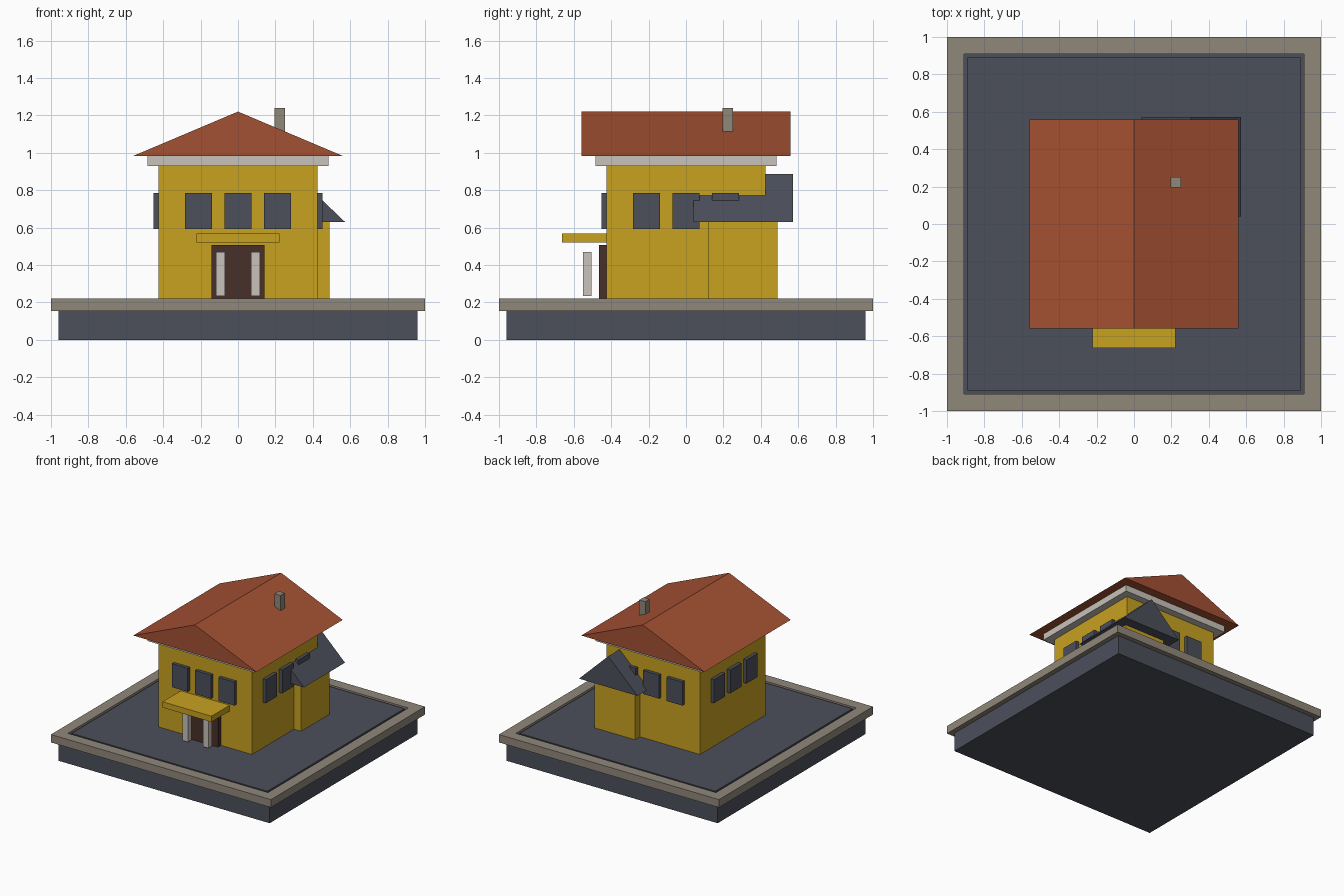
import bpy
import bmesh
from math import cos, sin, pi, sqrt

default = bpy.data.objects.get("Cube")
if default:
    bpy.data.objects.remove(default, do_unlink=True)


def material(name, rgb):
    mat = bpy.data.materials.new(name)
    mat.use_nodes = True
    mat.diffuse_color = (*rgb, 1)
    mat.node_tree.nodes["Principled BSDF"].inputs["Base Color"].default_value = (*rgb, 1)
    return mat


SLATE = material("slate", (0.072, 0.079, 0.105))
STONE = material("stone", (0.28, 0.245, 0.195))
YELLOW = material("yellow_plaster", (0.58, 0.36, 0.015))
RED = material("red_tile", (0.37, 0.082, 0.033))
CREAM = material("cream_trim", (0.58, 0.54, 0.49))
BROWN = material("dark_wood", (0.065, 0.03, 0.023))


def finish(name, bm, mat):
    bmesh.ops.recalc_face_normals(bm, faces=bm.faces)
    mesh = bpy.data.meshes.new(name)
    bm.to_mesh(mesh)
    bm.free()
    mesh.materials.append(mat)
    obj = bpy.data.objects.new(name, mesh)
    bpy.context.collection.objects.link(obj)
    return obj


def box(name, mat, x, y, z):
    """Box from (min, max) ranges along each axis."""
    bm = bmesh.new()
    bmesh.ops.create_cube(bm, size=1)
    for v in bm.verts:
        v.co = [lo + (c + 0.5) * (hi - lo) for c, (lo, hi) in zip(v.co, (x, y, z))]
    return finish(name, bm, mat)


def gable(name, mat, x, y, z):
    """Triangular prism with its ridge along y."""
    bm = bmesh.new()
    profile = [(x[0], z[0]), (x[1], z[0]), (sum(x) / 2, z[1])]
    face = bm.faces.new([bm.verts.new((px, y[0], pz)) for px, pz in profile])
    out = bmesh.ops.extrude_face_region(bm, geom=[face])
    for v in out["geom"]:
        if isinstance(v, bmesh.types.BMVert):
            v.co.y = y[1]
    return finish(name, bm, mat)


def square_ring(name, mat, outer, inner, z):
    """Square frame with a rectangular section."""
    bm = bmesh.new()
    section = [(outer, z[0]), (outer, z[1]), (inner, z[1]), (inner, z[0])]
    corners = [pi / 4 + i * pi / 2 for i in range(4)]
    rings = [[bm.verts.new((r * sqrt(2) * cos(a), r * sqrt(2) * sin(a), h))
              for r, h in section] for a in corners]
    for i in range(4):
        a, b = rings[i], rings[(i + 1) % 4]
        for j in range(4):
            k = (j + 1) % 4
            bm.faces.new((a[j], b[j], b[k], a[k]))
    return finish(name, bm, mat)


def centred(half):
    return (-half, half)


# Plinth, stone kerb and paved yard
FLOOR = 0.22
box("plinth", SLATE, centred(0.96), centred(0.96), (0, 0.155))
square_ring("kerb", STONE, 1.0, 0.91, (0.155, FLOOR))
box("yard", SLATE, centred(0.89), centred(0.89), (0.155, FLOOR - 0.003))

# House body, cornice, main roof and chimney
WALL = 0.425
box("house_walls", YELLOW, centred(WALL), centred(WALL), (0.21, 0.93))
box("cornice", CREAM, centred(0.485), centred(0.485), (0.93, 0.983))
gable("main_roof", RED, centred(0.56), centred(0.56), (0.983, 1.22))
box("chimney", STONE, (0.195, 0.25), (0.195, 0.25), (1.0, 1.24))

# Three windows on every wall
for side in range(4):
    for i in (-1, 0, 1):
        window = box(f"window_{side}_{i + 2}", SLATE,
                     (i * 0.212 - 0.072, i * 0.212 + 0.072),
                     (-WALL - 0.028, -WALL + 0.02), (0.592, 0.785))
        window.rotation_euler.z = side * pi / 2

# Entrance with canopy and posts
box("door", BROWN, centred(0.143), (-0.465, -0.41), (FLOOR - 0.004, 0.508))
box("canopy", YELLOW, centred(0.222), (-0.662, -0.41), (0.52, 0.568))
for label, x in (("left", 0.094), ("right", -0.094)):
    box(f"{label}_post", CREAM, (x - 0.024, x + 0.024), (-0.552, -0.505), (0.235, 0.47))

# Corner annex with its own roof
box("annex_walls", YELLOW, (0.12, 0.49), (0.12, 0.49), (0.21, 0.632))
gable("annex_roof", SLATE, (0.04, 0.572), (0.04, 0.572), (0.63, 0.885))
